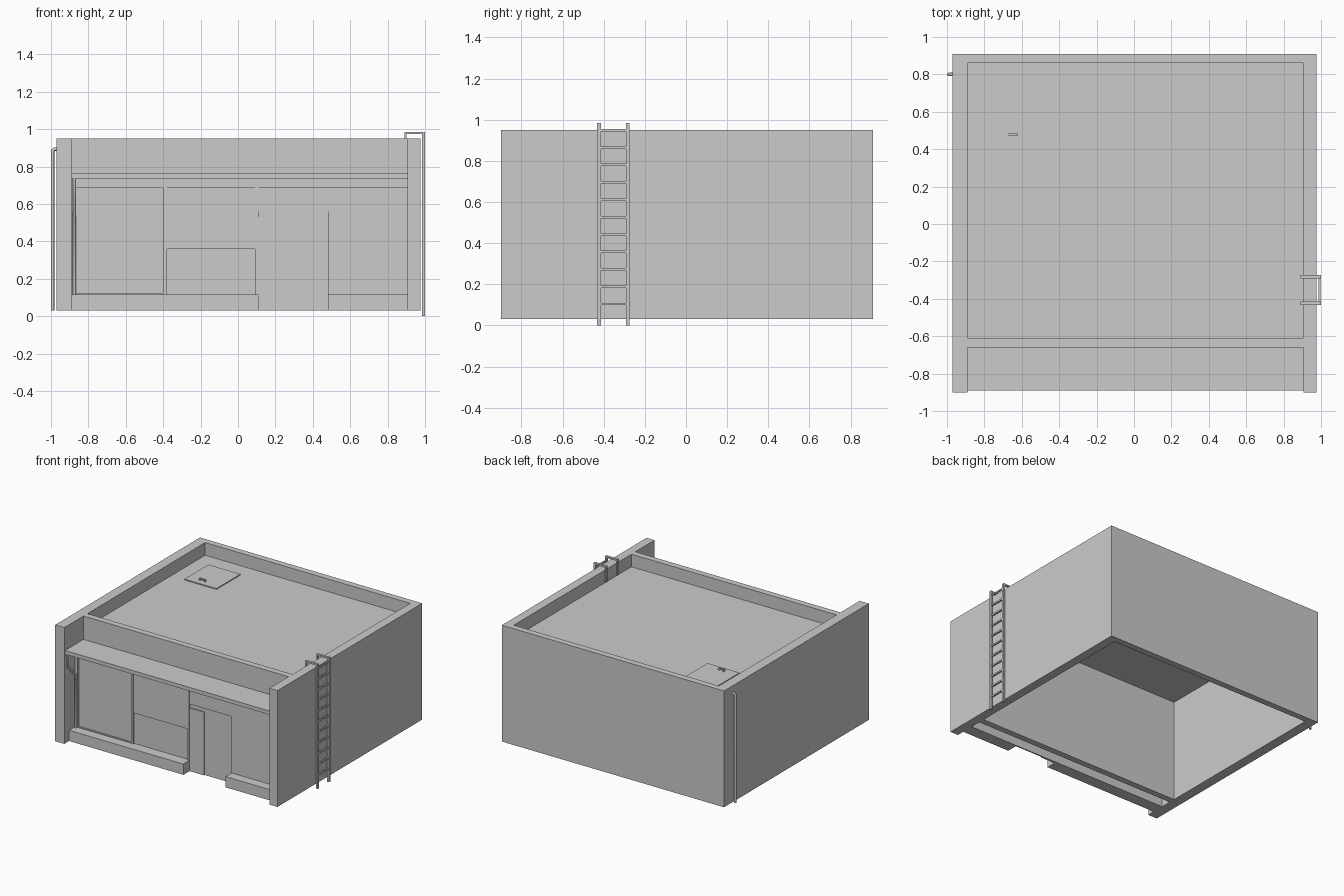
import bpy, bmesh
from mathutils import Vector

if "Cube" in bpy.data.objects:
    bpy.data.objects.remove(bpy.data.objects["Cube"])


def finish(name, bm):
    bmesh.ops.recalc_face_normals(bm, faces=bm.faces)
    mesh = bpy.data.meshes.new(name)
    bm.to_mesh(mesh)
    bm.free()
    ob = bpy.data.objects.new(name, mesh)
    bpy.context.collection.objects.link(ob)
    return ob


def box(name, x0, x1, y0, y1, z0, z1):
    bm = bmesh.new()
    bmesh.ops.create_cube(bm, size=1)
    for v in bm.verts:
        v.co = Vector(((x0 + x1) / 2 + v.co.x * (x1 - x0),
                       (y0 + y1) / 2 + v.co.y * (y1 - y0),
                       (z0 + z1) / 2 + v.co.z * (z1 - z0)))
    return finish(name, bm)


def prism(name, outline, axis, a, b):
    """Extrude a closed 2D outline along axis (0 = x, 1 = y, 2 = z) from a to b."""
    bm = bmesh.new()
    verts = []
    for p in outline:
        co = list(p)
        co.insert(axis, a)
        verts.append(bm.verts.new(co))
    face = bm.faces.new(verts)
    out = bmesh.ops.extrude_face_region(bm, geom=[face])
    shift = Vector((0, 0, 0))
    shift[axis] = b - a
    bmesh.ops.translate(bm, vec=shift,
                        verts=[g for g in out["geom"] if isinstance(g, bmesh.types.BMVert)])
    return finish(name, bm)


def pipe(name, points, radius):
    cu = bpy.data.curves.new(name, "CURVE")
    cu.dimensions = "3D"
    cu.bevel_depth = radius
    cu.bevel_resolution = 2
    cu.use_fill_caps = True
    sp = cu.splines.new("POLY")
    sp.points.add(len(points) - 1)
    for p, co in zip(sp.points, points):
        p.co = (*co, 1)
    ob = bpy.data.objects.new(name, cu)
    bpy.context.collection.objects.link(ob)
    return ob


# Walls: one plan outline, open at the bottom, with wing walls at the front
XL, XR, IL, IR = -0.97, 0.975, -0.89, 0.905
box("left_wall", XL, IL, -0.90, 0.91, 0.03, 0.95)
box("right_wall", IR, XR, -0.90, 0.91, 0.03, 0.95)
box("back_wall", IL, IR, 0.86, 0.91, 0.03, 0.95)
box("front_wall", IL, IR, -0.66, -0.61, 0.03, 0.95)
box("roof_deck", IL, IR, -0.61, 0.86, 0.84, 0.85)

# Roof hatch with handle
box("roof_hatch", -0.77, -0.49, 0.43, 0.73, 0.85, 0.858)
prism("hatch_handle", [(-0.67, 0.858), (-0.67, 0.876), (-0.62, 0.876), (-0.62, 0.858),
                       (-0.63, 0.858), (-0.63, 0.868), (-0.66, 0.868), (-0.66, 0.858)],
      1, 0.472, 0.484)

# Shopfront canopy and header
box("canopy", IL, IR, -0.89, -0.66, 0.735, 0.765)
box("shopfront_header", IL, IR, -0.775, -0.745, 0.685, 0.735)

# Shopfront: recessed panels behind a slim frame
box("shopfront_panel", IL, IR, -0.755, -0.745, 0.03, 0.735)
box("right_panel", 0.48, IR, -0.765, -0.755, 0.03, 0.685)
for i, (x0, x1) in enumerate([(IL, -0.865), (-0.40, -0.38), (0.09, 0.11)]):
    box(f"window_post_{i}", x0, x1, -0.768, -0.755, 0.03, 0.685)
box("window_rail", -0.38, 0.09, -0.765, -0.755, 0.36, 0.685)
box("window_sill", -0.865, -0.40, -0.765, -0.755, 0.115, 0.122)
box("door_transom", 0.11, 0.48, -0.763, -0.755, 0.56, 0.685)
box("door_leaf", 0.11, 0.235, -0.763, -0.755, 0.03, 0.53)

# Plinths either side of the door
box("left_plinth", IL, 0.11, -0.84, -0.755, 0.03, 0.115)
box("right_plinth", 0.48, IR, -0.84, -0.755, 0.03, 0.115)

# Drainpipes: canopy corner and left wall
pipe("canopy_drainpipe", [(-0.875, -0.875, 0.737), (-0.875, -0.875, 0.635),
                          (-0.875, -0.776, 0.53), (-0.875, -0.776, 0.115)], 0.009)
pipe("wall_drainpipe", [(-0.965, 0.80, 0.893), (-0.983, 0.80, 0.893), (-0.989, 0.80, 0.888),
                        (-0.991, 0.80, 0.88), (-0.991, 0.80, 0.03)], 0.009)

# Ladder: hooked rails over the parapet, plus rungs
hook = [(0.985, 0.0), (1.0, 0.0), (1.0, 0.985), (0.89, 0.985),
        (0.89, 0.86), (0.90, 0.86), (0.90, 0.973), (0.985, 0.973)]
for side, y in (("front", -0.432), ("back", -0.292)):
    prism(f"ladder_{side}_rail", hook, 1, y, y + 0.018)
for i in range(11):
    z = 0.104 + 0.0845 * i
    box(f"ladder_rung_{i}", 0.986, 0.997, -0.42, -0.285, z - 0.006, z + 0.006)
